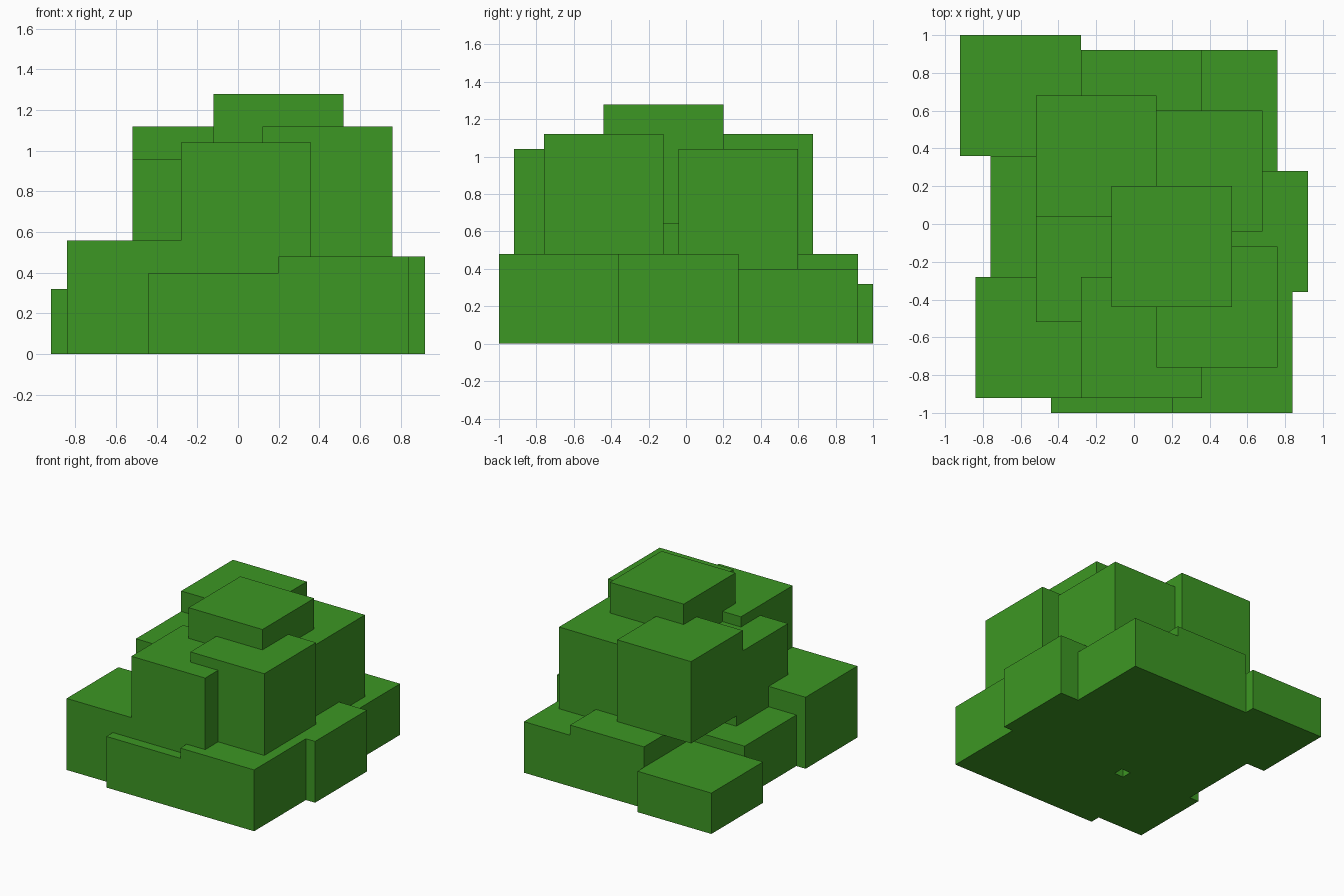
import bpy
import bmesh
from mathutils import Matrix, Vector

if "Cube" in bpy.data.objects:
    bpy.data.objects.remove(bpy.data.objects["Cube"], do_unlink=True)

# Single leaf green
GREEN = (0.046, 0.31, 0.017, 1.0)
leaf = bpy.data.materials.new("leaf_green")
leaf.use_nodes = True
leaf.diffuse_color = GREEN
bsdf = leaf.node_tree.nodes["Principled BSDF"]
bsdf.inputs["Base Color"].default_value = GREEN
bsdf.inputs["Roughness"].default_value = 0.9

SIDE = 0.64  # every block has the same square footprint


def block(name, x, y, top, height=SIDE):
    """Block from its minimum x and y corner, its top and its height."""
    bm = bmesh.new()
    bmesh.ops.create_cube(bm, size=1.0)
    bmesh.ops.transform(bm, verts=bm.verts,
                        matrix=Matrix.Diagonal((SIDE, SIDE, height, 1.0)))
    mesh = bpy.data.meshes.new(name)
    bm.to_mesh(mesh)
    bm.free()
    mesh.materials.append(leaf)
    obj = bpy.data.objects.new(name, mesh)
    obj.location = Vector((x + SIDE / 2, y + SIDE / 2, top - height / 2))
    bpy.context.collection.objects.link(obj)


# Bottom layer: a loose three by three patch resting on the ground
for name, x, y, top in (
    ("base_back_right", -0.92, 0.36, 0.32),
    ("base_back_middle", -0.28, 0.28, 0.48),
    ("base_back_left", 0.12, 0.28, 0.40),
    ("base_middle_right", -0.76, -0.28, 0.40),
    ("base_centre", -0.12, -0.36, 0.48),
    ("base_middle_left", 0.28, -0.36, 0.48),
    ("base_front_right", -0.84, -0.92, 0.56),
    ("base_front_middle", -0.44, -1.00, 0.40),
    ("base_front_left", 0.20, -1.00, 0.48),
):
    block(name, x, y, top, height=top)

# Middle layer: full cubes heaped on the base
for name, x, y, top in (
    ("middle_front_left", 0.12, -0.76, 1.12),
    ("middle_front", -0.28, -0.92, 1.04),
    ("middle_right", -0.52, -0.52, 0.96),
    ("middle_back_right", -0.52, 0.04, 1.12),
    ("middle_back_left", 0.04, -0.04, 1.04),
):
    block(name, x, y, top)

# Crown cube
block("crown", -0.12, -0.44, 1.28)
